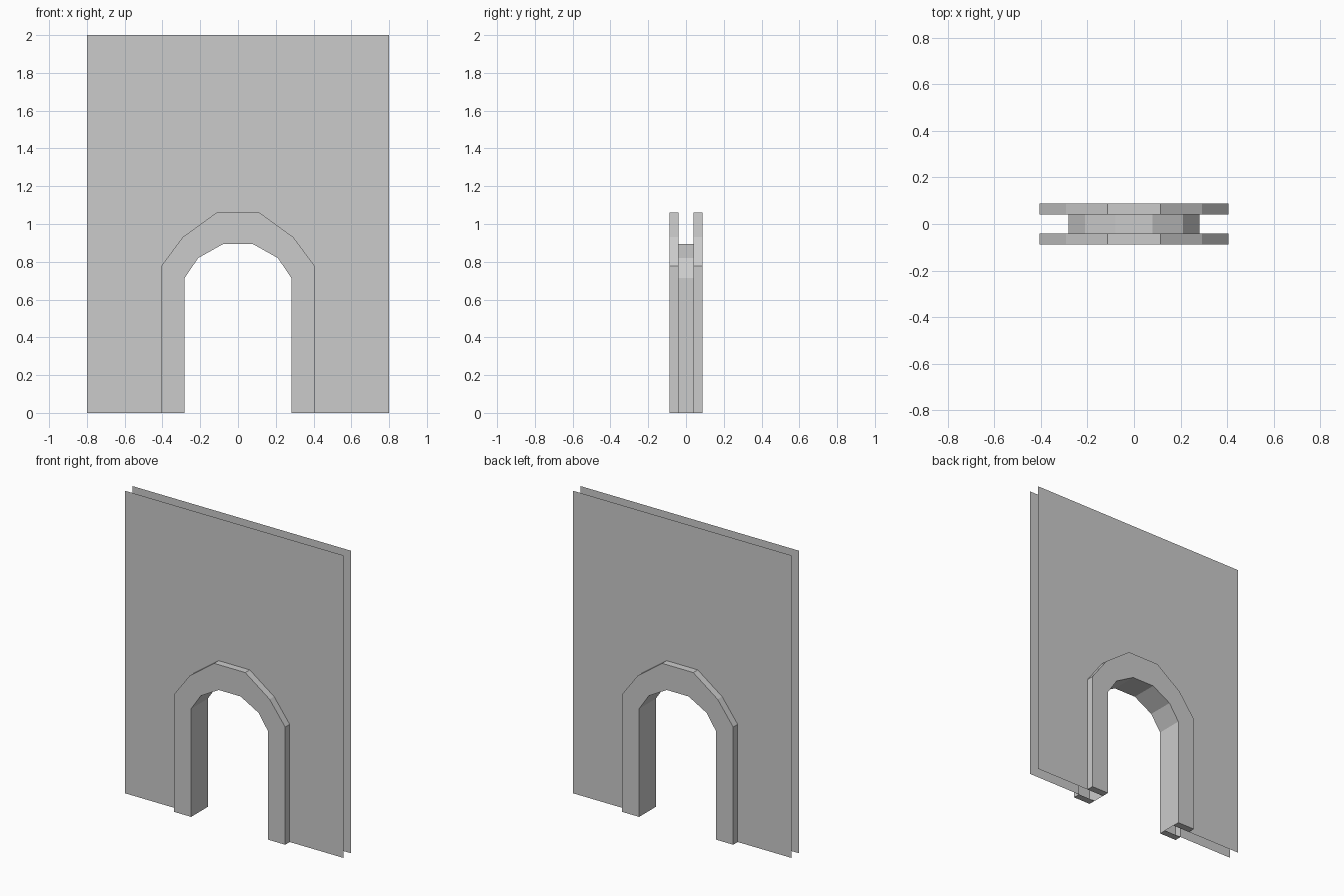
import bpy
from math import pi

if "Cube" in bpy.data.objects:
    bpy.data.objects.remove(bpy.data.objects["Cube"])

WALL_Y, TRIM_Y = 0.04, 0.087   # half distances of wall sheets and trim faces
HALF_W, HEIGHT = 0.8, 2.0


def mirrored(half):
    """Left half of an arch profile, completed on the right."""
    return half + [(-x, z) for x, z in reversed(half)]


outer = mirrored([(-0.406, 0), (-0.406, 0.778), (-0.292, 0.931), (-0.114, 1.06)])
inner = mirrored([(-0.282, 0), (-0.282, 0.715), (-0.211, 0.82), (-0.08, 0.893)])
n = len(outer)


def at(profile, y):
    return [(x, y, z) for x, z in profile]


def make(name, verts, faces):
    me = bpy.data.meshes.new(name)
    me.from_pydata(verts, [], faces)
    me.update()
    ob = bpy.data.objects.new(name, me)
    bpy.context.collection.objects.link(ob)
    return ob


def front_and_back(name, verts, faces):
    """Front part plus a copy turned half a circle for the back."""
    front = make("front_" + name, verts, faces)
    back = bpy.data.objects.new("back_" + name, front.data)
    back.rotation_euler.z = pi
    bpy.context.collection.objects.link(back)


# Thin wall sheets with the arch cut out of the bottom edge
sheet = [(HALF_W, 0), (HALF_W, HEIGHT), (-HALF_W, HEIGHT), (-HALF_W, 0)] + outer
front_and_back("wall", at(sheet, -WALL_Y), [tuple(range(len(sheet)))])

# Raised arch trim: face, outer rim and the two feet
verts = at(outer, -TRIM_Y) + at(inner, -TRIM_Y) + at(outer, -WALL_Y) + at(inner, -WALL_Y)
O, I, OW, IW = 0, n, 2 * n, 3 * n
faces = []
for i in range(n - 1):
    faces.append((O + i, I + i, I + i + 1, O + i + 1))
    faces.append((O + i, O + i + 1, OW + i + 1, OW + i))
e = n - 1
faces += [(O, OW, IW, I), (I + e, IW + e, OW + e, O + e)]
front_and_back("arch_trim", verts, faces)

# Inside lining of the doorway, running through the full depth
make("doorway_lining", at(inner, -TRIM_Y) + at(inner, TRIM_Y),
     [(i + 1, i, n + i, n + i + 1) for i in range(n - 1)])
